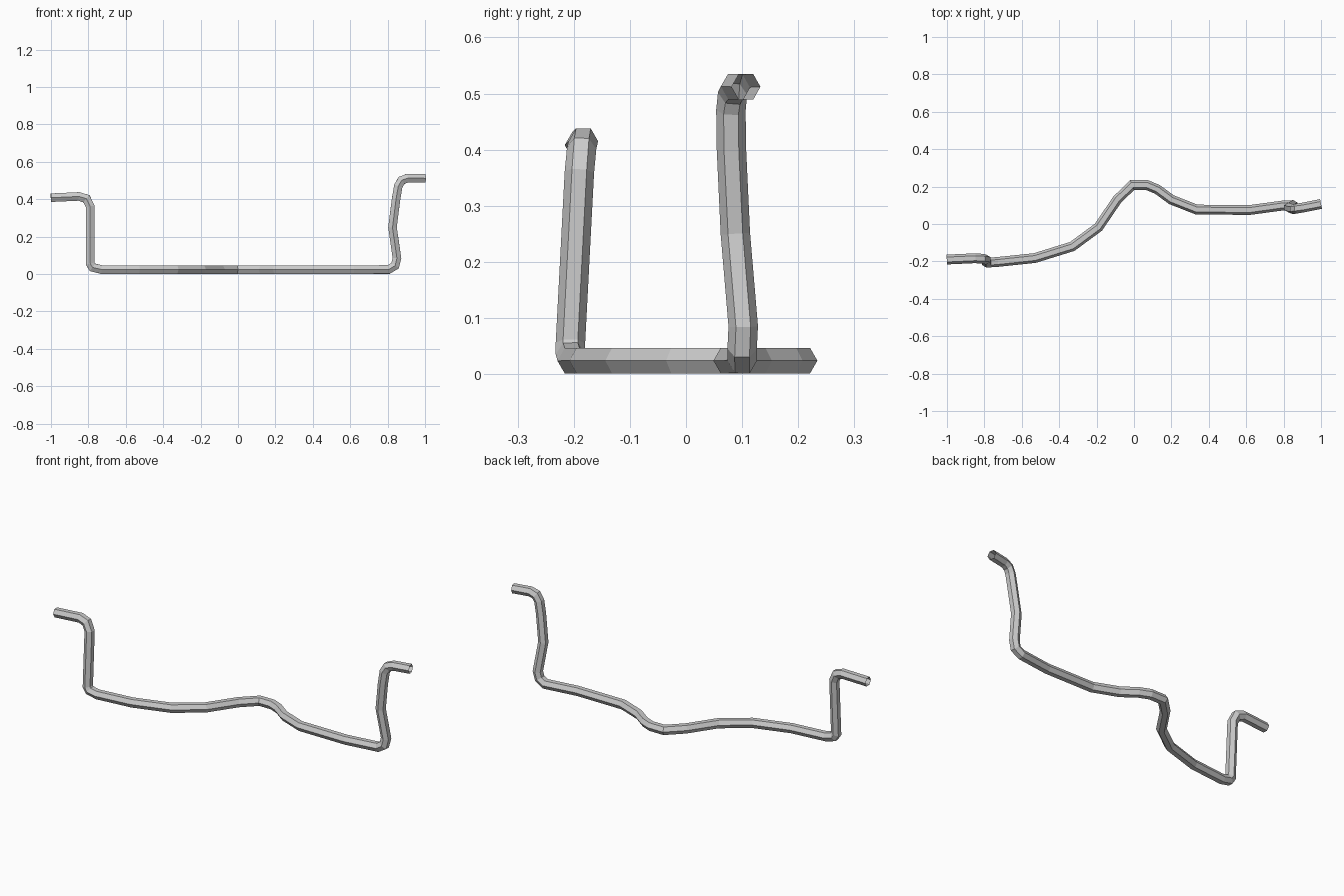
import bpy, bmesh
from math import cos, sin, pi
from mathutils import Vector

if "Cube" in bpy.data.objects:
    bpy.data.objects.remove(bpy.data.objects["Cube"])

RADIUS = 0.0262
SIDES = 6

# Centre line of the bent bar, from left tip to right tip
PATH = [Vector(p) for p in [
    (-1, -.19, .408), (-.85, -.183, .415), (-.81, -.186, .402), (-.79, -.19, .36),
    (-.79, -.206, .055), (-.778, -.206, .036), (-.73, -.203, .024),
    (-.53, -.182, .024), (-.33, -.12, .024), (-.19, -.017, .024), (-.09, .13, .024),
    (-.01, .208, .024), (.07, .208, .024), (.125, .185, .024), (.2, .13, .024),
    (.335, .077, .024), (.62, .075, .024), (.805, .1, .024),
    (.84, .1, .045), (.85, .102, .085), (.826, .088, .25), (.845, .081, .4),
    (.857, .08, .47), (.874, .083, .5), (.905, .088, .512), (1, .107, .512)]]


def sweep_bar(name, path, radius, sides):
    bm = bmesh.new()
    rings = []
    for i, p in enumerate(path):
        a = (p - path[max(i - 1, 0)]).normalized()
        b = (path[min(i + 1, len(path) - 1)] - p).normalized()
        t = (a + b).normalized()
        # Stretch each ring in the bend plane so the bar keeps its thickness
        bend = (b - a) if 0 < i < len(path) - 1 else Vector()
        bend = bend.normalized()
        stretch = 1 / max(t.dot(b), .7) - 1 if bend.length else 0
        side = Vector((0, 1, 0))
        side = (side - t * side.dot(t)).normalized()
        up = t.cross(side)
        ring = []
        for k in range(sides):
            ang = 2 * pi * k / sides
            v = (side * cos(ang) + up * sin(ang)) * radius
            ring.append(bm.verts.new(p + v + bend * v.dot(bend) * stretch))
        rings.append(ring)
    for r, s in zip(rings, rings[1:]):
        for k in range(sides):
            n = (k + 1) % sides
            bm.faces.new((r[k], r[n], s[n], s[k]))
    bmesh.ops.recalc_face_normals(bm, faces=bm.faces)
    mesh = bpy.data.meshes.new(name)
    bm.to_mesh(mesh)
    bm.free()
    obj = bpy.data.objects.new(name, mesh)
    bpy.context.collection.objects.link(obj)
    return obj


# Open-ended six-sided bar
sweep_bar("bent_handlebar", PATH, RADIUS, SIDES)
